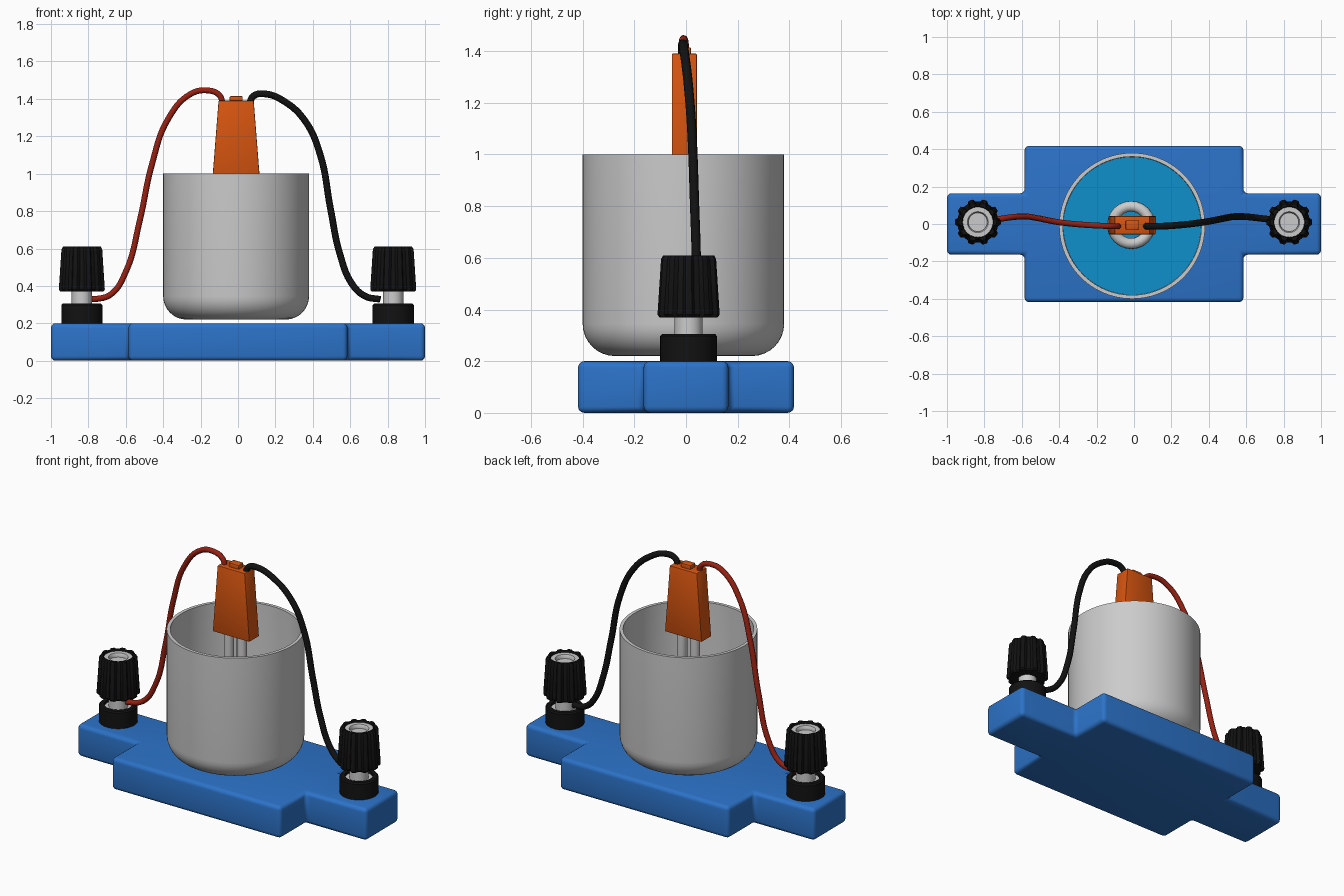
import bpy, bmesh, math
from mathutils import Vector

if "Cube" in bpy.data.objects:
    bpy.data.objects.remove(bpy.data.objects["Cube"])


def material(name, rgb):
    m = bpy.data.materials.new(name)
    m.diffuse_color = (*rgb, 1)
    m.use_nodes = True
    m.node_tree.nodes["Principled BSDF"].inputs["Base Color"].default_value = m.diffuse_color
    return m


BLUE = material("blue_plastic", (0.025, 0.17, 0.58))
LIQUID = material("liquid_blue", (0.005, 0.28, 0.6))
ORANGE = material("orange_plastic", (0.68, 0.09, 0.005))
BLACK = material("black_plastic", (0.006, 0.006, 0.006))
RED = material("red_wire", (0.32, 0.015, 0.006))


def finish(name, bm, mat=None):
    bmesh.ops.recalc_face_normals(bm, faces=bm.faces[:])
    me = bpy.data.meshes.new(name)
    bm.to_mesh(me)
    bm.free()
    ob = bpy.data.objects.new(name, me)
    bpy.context.collection.objects.link(ob)
    if mat:
        me.materials.append(mat)
    return ob


def lathe(name, profile, centre, mat=None, n=64, ribs=0, depth=0):
    """Revolve (radius, z) points; optional ribs on the outer radii."""
    bm = bmesh.new()
    rings = []
    for r, z in profile:
        if r < 1e-6:
            rings.append([bm.verts.new((centre[0], centre[1], z))] * n)
            continue
        ring = []
        for i in range(n):
            a = math.tau * i / n
            q = r
            if ribs and r > 0.09:
                q -= depth * max(0, min(1, 0.5 - 1.4 * math.cos(ribs * a)))
            ring.append(bm.verts.new((centre[0] + q * math.cos(a), centre[1] + q * math.sin(a), z)))
        rings.append(ring)
    for lo, hi in zip(rings, rings[1:]):
        for i in range(n):
            j = (i + 1) % n
            vs = list(dict.fromkeys((lo[i], lo[j], hi[j], hi[i])))
            if len(vs) > 2:
                bm.faces.new(vs)
    return finish(name, bm, mat)


def tube(name, pts, radius, mat=None, kind='BEZIER'):
    cu = bpy.data.curves.new(name, 'CURVE')
    cu.dimensions = '3D'
    cu.bevel_depth = radius
    cu.bevel_resolution = 4
    cu.resolution_u = 8
    cu.use_fill_caps = True
    sp = cu.splines.new(kind)
    if kind == 'BEZIER':
        sp.bezier_points.add(len(pts) - 1)
        for b, p in zip(sp.bezier_points, pts):
            b.co = p
            b.handle_left_type = b.handle_right_type = 'AUTO'
    else:
        sp.points.add(len(pts) - 1)
        for b, p in zip(sp.points, pts):
            b.co = (*p, 1)
    ob = bpy.data.objects.new(name, cu)
    bpy.context.collection.objects.link(ob)
    if mat:
        cu.materials.append(mat)
    return ob


def block(name, outline, z0, z1, mat, bevel, segments, top_scale=1, cx=0):
    bm = bmesh.new()
    f = bm.faces.new([bm.verts.new((x, y, z0)) for x, y in outline])
    up = bmesh.ops.extrude_face_region(bm, geom=[f])['geom']
    for v in [g for g in up if isinstance(g, bmesh.types.BMVert)]:
        v.co.z = z1
        v.co.x = cx + (v.co.x - cx) * top_scale
    ob = finish(name, bm, mat)
    b = ob.modifiers.new("bevel", 'BEVEL')
    b.width = bevel
    b.segments = segments
    return ob


def rect(x0, x1, y0, y1):
    return [(x0, y0), (x1, y0), (x1, y1), (x0, y1)]


# cross-shaped base
X, Y, A = 0.585, 0.418, 0.164
half = [(1, -A), (1, A), (X, A), (X, Y), (-X, Y), (-X, A)]
block("base", half + [(-x, -y) for x, y in half], 0, 0.2, BLUE, 0.025, 4)

# cup with rounded bottom, and its liquid
C = (-0.01, -0.01)


def corner(r, z, rad, steps=8):
    return [(r - rad + rad * math.sin(t), z + rad - rad * math.cos(t))
            for t in (math.pi / 2 * i / steps for i in range(steps + 1))]


outer = corner(0.39, 0.22, 0.125)
inner = corner(0.37, 0.24, 0.105)
lathe("cup", [(0, 0.22)] + outer + [(0.39, 1.0), (0.37, 1.0)] + inner[::-1] + [(0, 0.24)], C, n=96)
lathe("liquid", [(0, 0.242)] + corner(0.369, 0.242, 0.105) + [(0.369, 0.52), (0, 0.52)], C, LIQUID, n=96)

# heater handle with top nub
block("heater_handle", rect(-0.137, 0.117, -0.055, 0.042), 0.97, 1.39, ORANGE, 0.004, 2, 0.74, -0.01)
block("handle_nub", rect(-0.045, 0.025, -0.03, 0.02), 1.38, 1.415, ORANGE, 0.006, 2)

# heating coil: leg down, spiral, leg up
hx, hy = -0.015, -0.005
path = [(hx + 0.045, hy, 1.0), (hx + 0.045, hy, 0.72), (hx + 0.06, hy, 0.66), (hx + 0.085, hy, 0.625)]
TURNS, STEPS = 3, 24
for i in range(TURNS * STEPS + STEPS // 2 + 1):
    a = math.tau * i / STEPS
    path.append((hx + 0.1 * math.cos(a), hy + 0.1 * math.sin(a), 0.61 - 0.08 * i / STEPS))
path += [(hx - 0.075, hy, 0.31), (hx - 0.045, hy, 0.34), (hx - 0.045, hy, 0.4), (hx - 0.045, hy, 1.0)]
tube("heating_coil", path, 0.029, None, 'POLY')

# binding posts, one at each end
for side, x in (("left", -0.835), ("right", 0.83)):
    c = (x, 0.01)
    lathe(side + "_collar", [(0, 0.195), (0.11, 0.195), (0.11, 0.297), (0.103, 0.305), (0.08, 0.305),
                             (0.078, 0.28), (0, 0.28)], c, BLACK, n=48)
    lathe(side + "_washer", [(0, 0.27), (0.078, 0.27), (0.078, 0.29), (0, 0.29)], c, n=48)
    lathe(side + "_post", [(0, 0.28), (0.054, 0.28), (0.054, 0.4), (0, 0.4)], c, n=32)
    lathe(side + "_knob", [(0, 0.37), (0.115, 0.37), (0.123, 0.38), (0.109, 0.595), (0.101, 0.61),
                           (0.084, 0.61), (0.08, 0.57), (0, 0.57)], c, BLACK, n=120, ribs=10, depth=0.014)
    lathe(side + "_socket", [(0.081, 0.56), (0.081, 0.597), (0.056, 0.597), (0.05, 0.585),
                             (0.05, 0.573), (0, 0.573)], c, n=48)

# wires
tube("red_wire", [(-0.81, 0.015, 0.33), (-0.76, 0.02, 0.33), (-0.68, 0.033, 0.355), (-0.6, 0.04, 0.475),
                  (-0.525, 0.033, 0.75), (-0.46, 0.02, 1.05), (-0.375, 0.006, 1.29), (-0.255, -0.005, 1.425),
                  (-0.16, -0.01, 1.445), (-0.1, -0.012, 1.42), (-0.08, -0.012, 1.37)], 0.016, RED)
tube("black_wire", [(0.06, -0.012, 1.37), (0.083, -0.012, 1.415), (0.14, -0.012, 1.427), (0.25, -0.005, 1.385),
                    (0.36, 0.008, 1.28), (0.44, 0.022, 1.10), (0.495, 0.033, 0.81), (0.545, 0.04, 0.57),
                    (0.61, 0.038, 0.41), (0.68, 0.03, 0.345), (0.76, 0.02, 0.328)], 0.018, BLACK)

# tubes to mesh, smooth shading with sharp edges
bpy.ops.object.select_all(action='SELECT')
bpy.context.view_layer.objects.active = bpy.data.objects["base"]
bpy.ops.object.convert(target='MESH')
bpy.ops.object.shade_smooth_by_angle(angle=math.radians(35))
